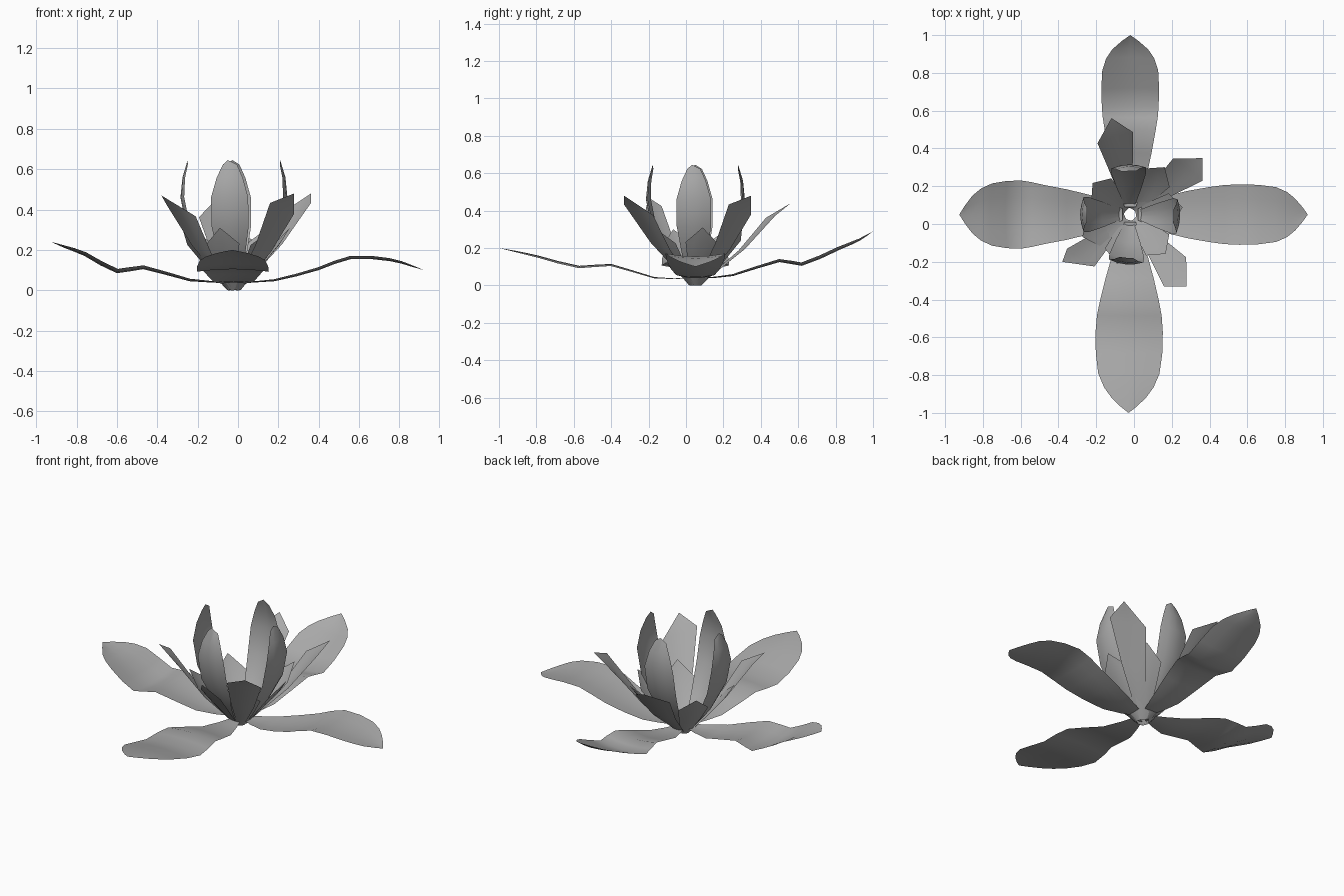
import bpy
import bmesh
from math import cos, sin, radians
from mathutils import Vector

if "Cube" in bpy.data.objects:
    bpy.data.objects.remove(bpy.data.objects["Cube"])

grey = bpy.data.materials.new("petal grey")
grey.use_nodes = True
colour = (0.4, 0.4, 0.4, 1)
grey.diffuse_color = colour
grey.node_tree.nodes["Principled BSDF"].inputs["Base Color"].default_value = colour

CENTRE = Vector((-0.02, 0.05, 0))
ACROSS = (-1, -0.5, 0, 0.5, 1)


def refine(path):
    """Add a rounded midpoint between neighbouring path points."""
    pts = [Vector(p) for p in path]
    result = [pts[0]]
    for i in range(len(pts) - 1):
        a, b = pts[i], pts[i + 1]
        before, after = pts[max(i - 1, 0)], pts[min(i + 2, len(pts) - 1)]
        result += [(a + b) * 0.5 + (a + b - before - after) * 0.0625, b]
    return result


def petal(name, angle, path, cup, skew=0, lean=0):
    """Sheet along a path of (radius, height, half width).
    Cup lifts its sides, skew slants its rows, lean moves its tip sideways."""
    a = radians(angle)
    out, side, up = Vector((cos(a), sin(a), 0)), Vector((-sin(a), cos(a), 0)), Vector((0, 0, 1))
    bm = bmesh.new()
    rows = []
    for i, (r, z, w) in enumerate(path):
        r0, z0, _ = path[max(i - 1, 0)]
        r1, z1, _ = path[min(i + 1, len(path) - 1)]
        along = (out * (r1 - r0) + up * (z1 - z0)).normalized()
        normal = along.cross(side)
        middle = CENTRE + out * r + up * z
        if i == len(path) - 1:
            middle += side * lean
        rows.append([bm.verts.new(middle + side * w * t + normal * cup * w * t * t
                                  + along * skew * w * t) for t in ACROSS])
    for low, high in zip(rows, rows[1:]):
        for j in range(len(ACROSS) - 1):
            face = bm.faces.new((low[j], high[j], high[j + 1], low[j + 1]))
            face.normal_update()
            face.smooth = True
            if face.normal.dot(normal) < 0:
                face.normal_flip()
    # Weld the pointed tip
    bmesh.ops.remove_doubles(bm, verts=bm.verts, dist=0.0005)
    mesh = bpy.data.meshes.new(name)
    bm.to_mesh(mesh)
    bm.free()
    mesh.materials.append(grey)
    bpy.context.collection.objects.link(bpy.data.objects.new(name, mesh))


# Four long spreading petals
petal("left_long_petal", 0, refine([
    (0.04, 0.04, 0.03), (0.2, 0.045, 0.1), (0.42, 0.1, 0.145), (0.58, 0.155, 0.16),
    (0.77, 0.145, 0.145), (0.87, 0.12, 0.085), (0.94, 0.1, 0)]), 0.1)
petal("right_long_petal", 180, refine([
    (0.04, 0.04, 0.03), (0.22, 0.045, 0.105), (0.45, 0.105, 0.155), (0.58, 0.085, 0.18),
    (0.74, 0.17, 0.165), (0.84, 0.21, 0.1), (0.905, 0.24, 0)]), 0.12)
petal("back_long_petal", 90, refine([
    (0.04, 0.04, 0.03), (0.2, 0.05, 0.085), (0.45, 0.125, 0.135), (0.57, 0.105, 0.15),
    (0.77, 0.19, 0.148), (0.88, 0.24, 0.095), (0.95, 0.29, 0)]), 0.12)
petal("front_long_petal", 269.5, refine([
    (0.04, 0.04, 0.03), (0.22, 0.045, 0.095), (0.45, 0.115, 0.155), (0.62, 0.105, 0.178),
    (0.84, 0.16, 0.162), (0.97, 0.187, 0.09), (1.05, 0.2, 0)]), -0.07)

# Four tall upright petals curling inwards
tall = [(0.035, 0.01, 0.02), (0.15, 0.15, 0.065), (0.235, 0.31, 0.092),
        (0.265, 0.46, 0.092), (0.255, 0.56, 0.065), (0.235, 0.625, 0.035), (0.23, 0.645, 0)]
for name, angle, lean in (("left", 358, -0.01), ("back", 92, 0), ("right", 180, 0),
                          ("front", 265, -0.01)):
    petal(name + "_tall_petal", angle, tall, 0.2, 0, lean)

# Four slanting petals between them, with lopsided five-cornered blades
for name, angle, reach, top, width, skew, lean in (
        ("back_left", 38, 0.485, 0.48, 0.094, -0.4, 0),
        ("back", 101, 0.52, 0.44, 0.098, -0.15, 0),
        ("front_right", 221, 0.436, 0.47, 0.083, -0.45, -0.047),
        ("front_left", 308, 0.485, 0.48, 0.094, -0.4, 0)):
    petal(name + "_slanting_petal", angle,
          [(0.035, 0.01, 0.02), (reach * 0.5, top * 0.43, width * 0.66),
           (reach * 0.81, top * 0.83, width), (reach, top, 0)], 0.1, skew, lean)

# Short inner petals
for i, (angle, reach, top) in enumerate((
        (8, 0.28, 0.31), (54, 0.31, 0.32), (140, 0.26, 0.3),
        (205, 0.28, 0.3), (255, 0.27, 0.31), (312, 0.28, 0.3))):
    petal("short_petal_%d" % (i + 1), angle,
          [(0.03, 0, 0.02), (reach * 0.5, top * 0.4, 0.06),
           (reach * 0.8, top * 0.73, 0.083), (reach, top, 0)], 0.12)
